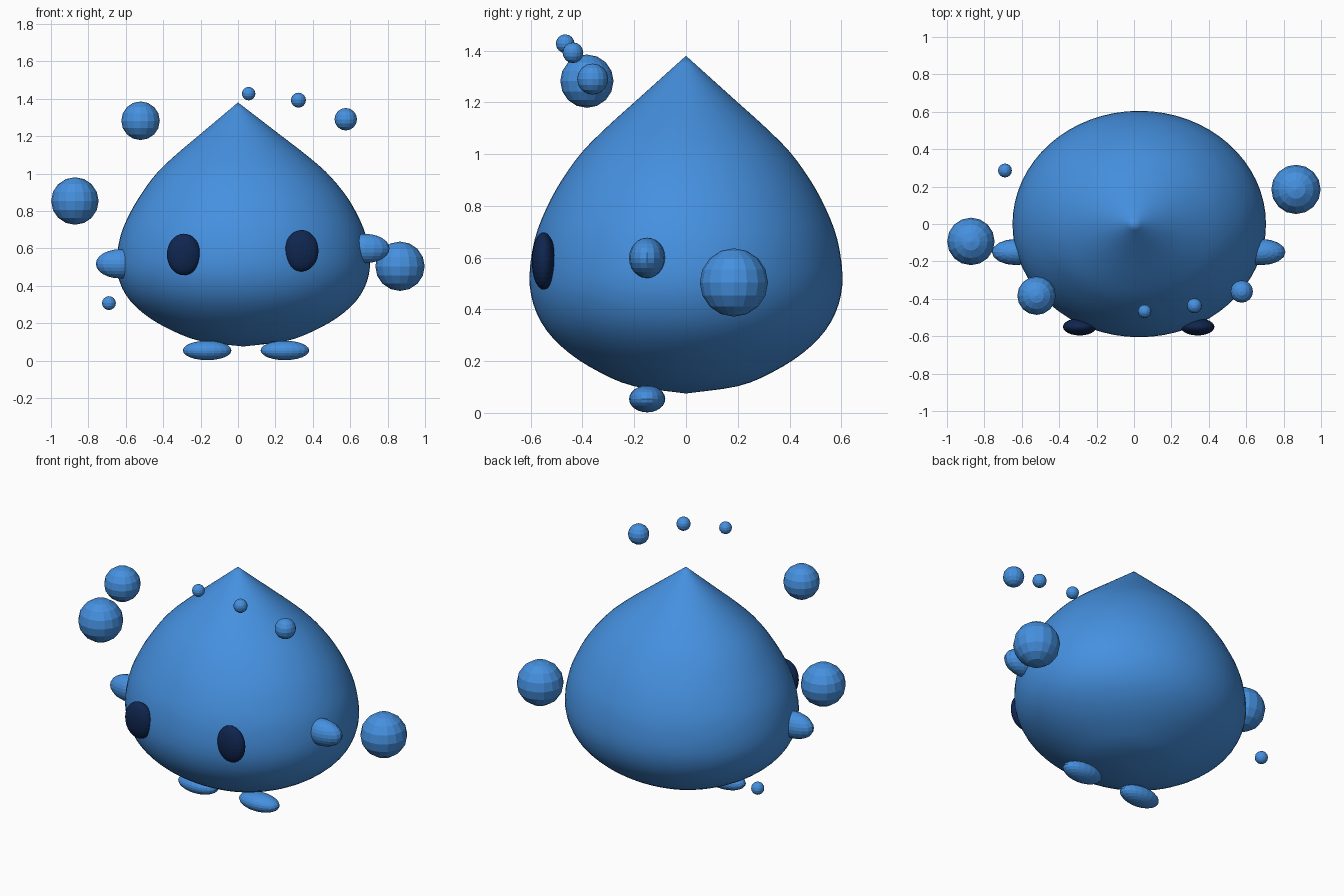
import bpy
import bmesh
import math
from mathutils import Vector, Matrix

cube = bpy.data.objects.get("Cube")
if cube:
    bpy.data.objects.remove(cube, do_unlink=True)


def make_material(name, colour):
    mat = bpy.data.materials.new(name)
    mat.use_nodes = True
    mat.diffuse_color = colour
    mat.node_tree.nodes["Principled BSDF"].inputs["Base Color"].default_value = colour
    return mat


BLUE = make_material("water blue", (0.06, 0.28, 0.74, 1))
NAVY = make_material("dark navy", (0.005, 0.019, 0.08, 1))


def add_object(name, bm, mat, smooth=False):
    bmesh.ops.recalc_face_normals(bm, faces=bm.faces)
    for face in bm.faces:
        face.smooth = smooth
    mesh = bpy.data.meshes.new(name)
    bm.to_mesh(mesh)
    bm.free()
    mesh.materials.append(mat)
    obj = bpy.data.objects.new(name, mesh)
    bpy.context.collection.objects.link(obj)
    return obj


def ellipsoid(name, centre, radii, mat, segments=16, rings=8, smooth=False):
    bm = bmesh.new()
    place = Matrix.Translation(centre) @ Matrix.Diagonal((*radii, 1))
    bmesh.ops.create_uvsphere(bm, u_segments=segments, v_segments=rings,
                              radius=1, matrix=place)
    return add_object(name, bm, mat, smooth)


def smooth_profile(points, steps):
    """Catmull-Rom curve through the points."""
    pts = [Vector(p) for p in points]
    pts = [2 * pts[0] - pts[1]] + pts + [2 * pts[-1] - pts[-2]]
    out = []
    for a, b, c, d in zip(pts, pts[1:], pts[2:], pts[3:]):
        for i in range(steps):
            t = i / steps
            out.append(0.5 * (2 * b + (c - a) * t + (2 * a - 5 * b + 4 * c - d) * t ** 2
                              + (3 * b - a - 3 * c + d) * t ** 3))
    return out + [pts[-2]]


# Body: a revolved teardrop, wider than deep, leaning slightly to its left
TIP = 1.38
profile = smooth_profile([
    (0, TIP), (0.1, 1.29), (0.2, 1.2), (0.3, 1.11), (0.4, 1.01), (0.48, 0.9),
    (0.54, 0.79), (0.585, 0.67), (0.605, 0.53), (0.59, 0.42), (0.54, 0.32),
    (0.45, 0.23), (0.33, 0.155), (0.2, 0.103), (0, 0.075)], 3)
SIDES = 64


def lean(z):
    return 0.028 * min(1, (TIP - z) / 0.5)


bm = bmesh.new()
rings = []
for r, z in profile[1:-1]:
    ring = []
    for i in range(SIDES):
        a = math.tau * i / SIDES
        ring.append(bm.verts.new((lean(z) + 1.12 * r * math.cos(a), r * math.sin(a), z)))
    rings.append(ring)
top = bm.verts.new((0, 0, TIP))
bottom = bm.verts.new((lean(0), 0, profile[-1].y))
for i in range(SIDES):
    j = (i + 1) % SIDES
    bm.faces.new((top, rings[0][i], rings[0][j]))
    bm.faces.new((bottom, rings[-1][j], rings[-1][i]))
    for upper, lower in zip(rings, rings[1:]):
        bm.faces.new((upper[i], lower[i], lower[j], upper[j]))
add_object("body", bm, BLUE, smooth=True)

# Eyes, arms and feet; the left side sits a little higher
for side, sign in (("left", 1), ("right", -1)):
    ellipsoid(side + "_eye", (0.025 + 0.315 * sign, -0.55, 0.577 + 0.01 * sign),
              (0.09, 0.046, 0.111), NAVY, 24, 16)
    ellipsoid(side + "_arm", (0.025 + 0.655 * sign, -0.15, 0.558 + 0.041 * sign),
              (0.13, 0.07, 0.078), BLUE, 16, 12)
    ellipsoid(side + "_foot", (0.043 + 0.208 * sign, -0.15, 0.054),
              (0.13, 0.07, 0.052), BLUE, 20, 12)

# Floating droplets: centre and radius
droplets = [
    ((-0.872, -0.093, 0.853), 0.127),
    ((-0.521, -0.383, 1.282), 0.103),
    ((0.057, -0.467, 1.427), 0.036),
    ((0.323, -0.437, 1.392), 0.04),
    ((0.576, -0.361, 1.29), 0.06),
    ((0.866, 0.185, 0.504), 0.132),
    ((-0.69, 0.286, 0.307), 0.037),
]
for number, (centre, radius) in enumerate(droplets, 1):
    ellipsoid(f"droplet_{number}", centre, (radius,) * 3, BLUE)
